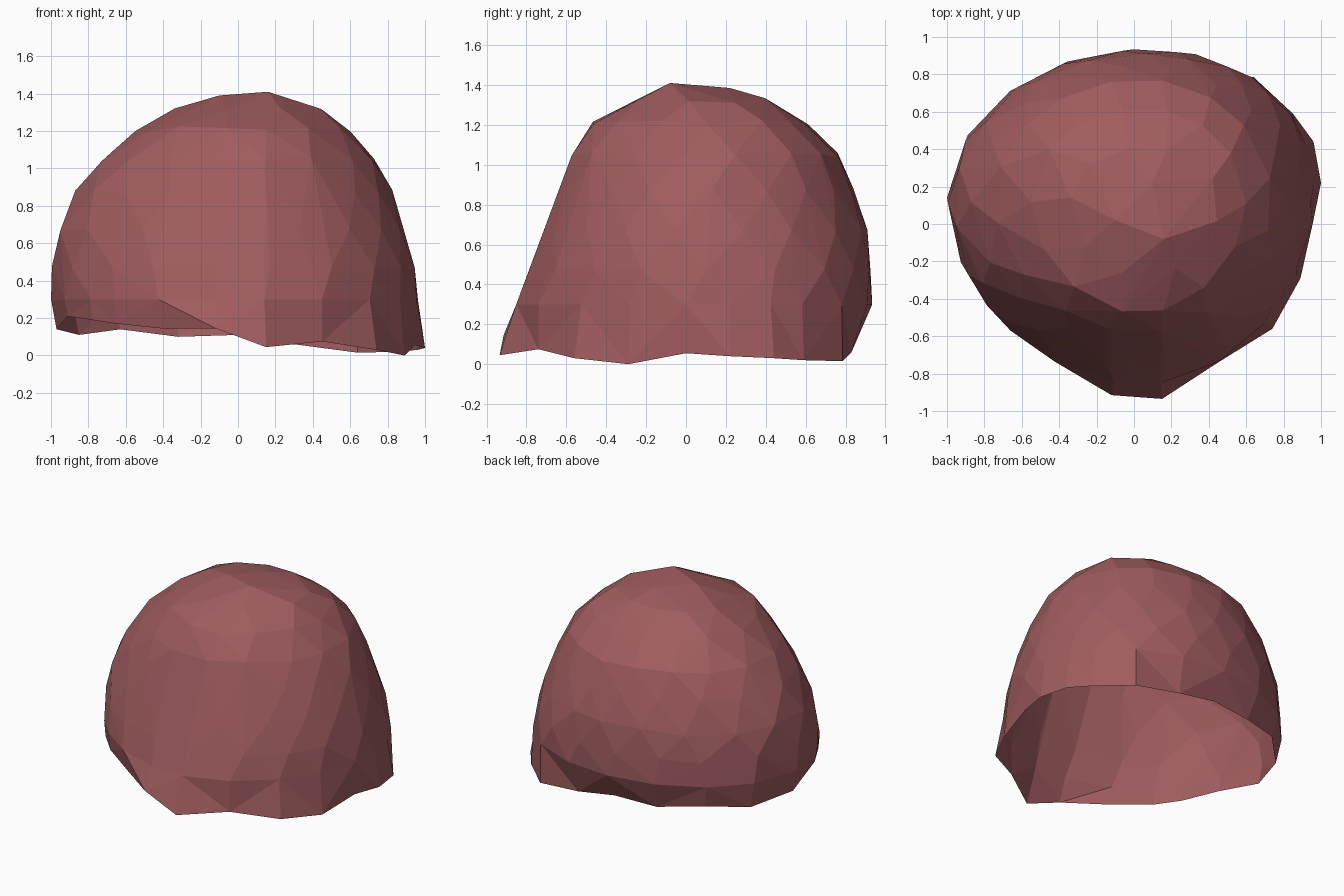
import bpy, bmesh, math, random

if "Cube" in bpy.data.objects:
    bpy.data.objects.remove(bpy.data.objects["Cube"])
random.seed(7)

CX, CY = 0.04, 0.12          # common axis of the cross-sections

# Wavy open rim, counter-clockwise from the front
RIM = [(.15, -.935, .045), (.45, -.74, .075), (.74, -.56, .03), (.89, -.29, 0), (.95, 0, .055),
       (1, .22, .04), (.96, .44, .03), (.85, .59, .02), (.64, .785, .015), (.3, .83, .06),
       (0, .83, .11), (-.32, .8, .10), (-.63, .68, .14), (-.85, .46, .11), (-.97, .14, .14),
       (-.91, -.2, .21), (-.78, -.43, .19), (-.65, -.56, .17), (-.41, -.71, .145), (-.12, -.915, .145)]

# Horizontal sections: z, x min, x max, y min, y max, number of sides,
# squareness of the front, back right and back left
SECTIONS = [(.30, -1.0, .965, -.86, .935, 20, 1.86, 2.25, 1.95),
            (.48, -.995, .945, -.79, .93, 18, 1.94, 2.2, 1.95),
            (.67, -.965, .89, -.71, .91, 18, 1.95, 2.1, 1.92),
            (.87, -.87, .825, -.64, .845, 18, 1.9, 2.0, 1.95),
            (1.05, -.745, .74, -.585, .775, 16, 1.85, 2.0, 2.0),
            (1.21, -.55, .60, -.48, .62, 14, 1.85, 2.0, 2.0),
            (1.32, -.34, .46, -.28, .41, 9, 1.95, 2.0, 2.0)]


def section_point(sec, a):
    """Point on a lopsided superellipse in direction a around the axis."""
    z, x0, x1, y0, y1, n, front, back_right, back_left = sec
    c, s = math.cos(a), math.sin(a)
    rx = x1 - CX if c > 0 else CX - x0
    ry = y1 - CY if s > 0 else CY - y0
    p = front if s < 0 else back_right if c > 0 else back_left
    r = ((abs(c) / rx) ** p + (abs(s) / ry) ** p) ** (-1 / p)
    return CX + r * c, CY + r * s, z


bm = bmesh.new()

# Lower ring lines up with the rim points
rim_angles = [math.atan2(y - CY, x - CX) for x, y, z in RIM]
lower = [bm.verts.new(section_point(SECTIONS[0], a)) for a in rim_angles]
cloud = list(lower)

# Upper dome points, slightly irregular, staggered from ring to ring
for i, sec in enumerate(SECTIONS[1:]):
    n = sec[5]
    for k in range(n):
        a = 2 * math.pi * (k + 0.5 * (i % 2) + random.uniform(-.15, .15)) / n
        x, y, z = section_point(sec, a)
        cloud.append(bm.verts.new((x, y, z + random.uniform(-.015, .015))))
for p in [(.16, -.08, 1.41), (-.1, .02, 1.39), (.1, .22, 1.385)]:
    cloud.append(bm.verts.new(p))

# Faceted skin over the dome, left open underneath
bmesh.ops.convex_hull(bm, input=cloud)
low = set(lower)
bottom = [f for f in bm.faces if all(v in low for v in f.verts)]
bmesh.ops.delete(bm, geom=bottom, context='FACES')
bmesh.ops.delete(bm, geom=[e for e in bm.edges if not e.link_faces], context='EDGES')
bmesh.ops.delete(bm, geom=[v for v in bm.verts if not v.link_faces and v not in low],
                 context='VERTS')

# Skirt from the lower ring down to the wavy rim
rim = [bm.verts.new(p) for p in RIM]
for i in range(len(rim)):
    j = (i + 1) % len(rim)
    if i % 2:
        tris = (rim[i], rim[j], lower[j]), (rim[i], lower[j], lower[i])
    else:
        tris = (rim[i], rim[j], lower[i]), (rim[j], lower[j], lower[i])
    for t in tris:
        bm.faces.new(t)
bmesh.ops.recalc_face_normals(bm, faces=bm.faces)

mesh = bpy.data.meshes.new("dome_shell")
bm.to_mesh(mesh)
bm.free()
mat = bpy.data.materials.new("dusty red")
mat.diffuse_color = (.35, .107, .114, 1)
mat.use_nodes = True
mat.node_tree.nodes["Principled BSDF"].inputs["Base Color"].default_value = mat.diffuse_color
mesh.materials.append(mat)
bpy.context.collection.objects.link(bpy.data.objects.new("dome_shell", mesh))
